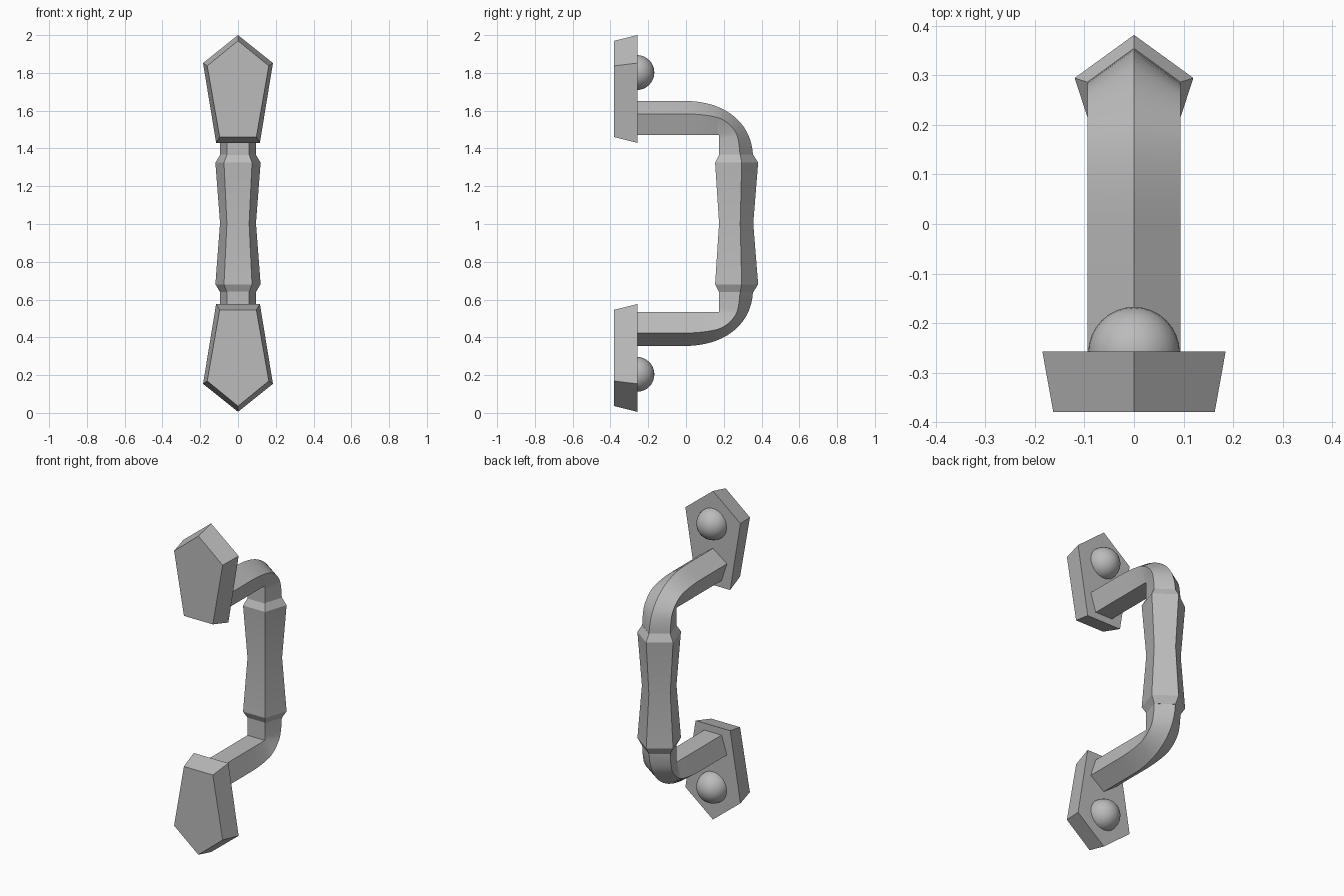
import bpy, bmesh, math
from mathutils import Vector

if "Cube" in bpy.data.objects:
    bpy.data.objects.remove(bpy.data.objects["Cube"], do_unlink=True)

MID = 1.003          # height of the mirror plane between the two ends
CORNER = (0.174, 1.472)  # inner corner of the bend (y, z)

metal = bpy.data.materials.new("grey metal")
metal.use_nodes = True
GREY = (0.5, 0.5, 0.5, 1)
metal.diffuse_color = GREY
metal.node_tree.nodes["Principled BSDF"].inputs["Base Color"].default_value = GREY


def finish(bm, name, flip=False):
    """Turn a bmesh into an object, optionally mirrored to the lower end."""
    if flip:
        for v in bm.verts:
            v.co.z = 2 * MID - v.co.z
    bmesh.ops.remove_doubles(bm, verts=bm.verts, dist=0.0005)
    bmesh.ops.recalc_face_normals(bm, faces=bm.faces)
    mesh = bpy.data.meshes.new(name)
    bm.to_mesh(mesh)
    bm.free()
    mesh.materials.append(metal)
    obj = bpy.data.objects.new(name, mesh)
    bpy.context.collection.objects.link(obj)
    bpy.ops.object.select_all(action='DESELECT')
    obj.select_set(True)
    bpy.context.view_layer.objects.active = obj
    bpy.ops.object.shade_smooth_by_angle(angle=math.radians(30))


def loft(sections):
    """Skin a list of closed sections and cap both ends."""
    bm = bmesh.new()
    rings = [[bm.verts.new(p) for p in s] for s in sections]
    n = len(rings[0])
    for a, b in zip(rings, rings[1:]):
        for i in range(n):
            j = (i + 1) % n
            bm.faces.new((a[i], a[j], b[j], b[i]))
    bm.faces.new(rings[0])
    bm.faces.new(rings[-1])
    return bm


def pentagon(inner, outer, radius):
    """Five-sided section: flat side through inner, ridge at outer (y, z)."""
    a, b = Vector((0, *inner)), Vector((0, *outer))
    side = a.lerp(b, 0.618)
    w = Vector((radius * 0.951, 0, 0))
    f = Vector((radius * 0.588, 0, 0))
    return [b, side + w, a + f, a - f, side - w]


def bent_arm():
    """Straight arm, then a superelliptic bend around the sharp inner corner."""
    sections = [pentagon((-0.27, CORNER[1]), (-0.27, 1.652), 0.099)]
    steps, power = 20, 2 / 2.24
    for i in range(steps + 1):
        t = math.pi / 2 * i / steps
        y = -0.02 + 0.375 * max(math.sin(t), 0) ** power
        z = 1.34 + 0.312 * max(math.cos(t), 0) ** power
        sections.append(pentagon((min(y, CORNER[0]), min(z, CORNER[1])), (y, z), 0.099))
    sections.append(pentagon((CORNER[0], 1.30), (0.355, 1.30), 0.099))
    return loft(sections)


def plate():
    """Tapered five-sided mounting plate."""
    def outline(y, tip, shoulder_x, shoulder_z, foot_x, foot_z):
        return [(0, y, tip), (shoulder_x, y, shoulder_z), (foot_x, y, foot_z),
                (-foot_x, y, foot_z), (-shoulder_x, y, shoulder_z)]
    return loft([outline(-0.38, 1.97, 0.163, 1.837, 0.097, 1.46),
                 outline(-0.258, 2.0, 0.185, 1.852, 0.116, 1.43)])


def dome():
    """Half-round stud on the back of a plate."""
    bm = bmesh.new()
    bmesh.ops.create_uvsphere(bm, u_segments=32, v_segments=16, radius=0.0925)
    bmesh.ops.translate(bm, verts=bm.verts, vec=(0, -0.26, 1.802))
    return bm


# Matching parts at both ends
for end, flip in (("upper", False), ("lower", True)):
    finish(plate(), end + "_plate", flip)
    finish(dome(), end + "_stud", flip)
    finish(bent_arm(), end + "_arm", flip)

# Waisted grip with flared collars
profile = [(-0.365, 0.099), (-0.322, 0.126), (0, 0.1), (0.322, 0.126), (0.365, 0.099)]
finish(loft([pentagon((0.256 - 0.809 * r, MID + h), (0.256 + r, MID + h), r)
             for h, r in profile]), "grip")
